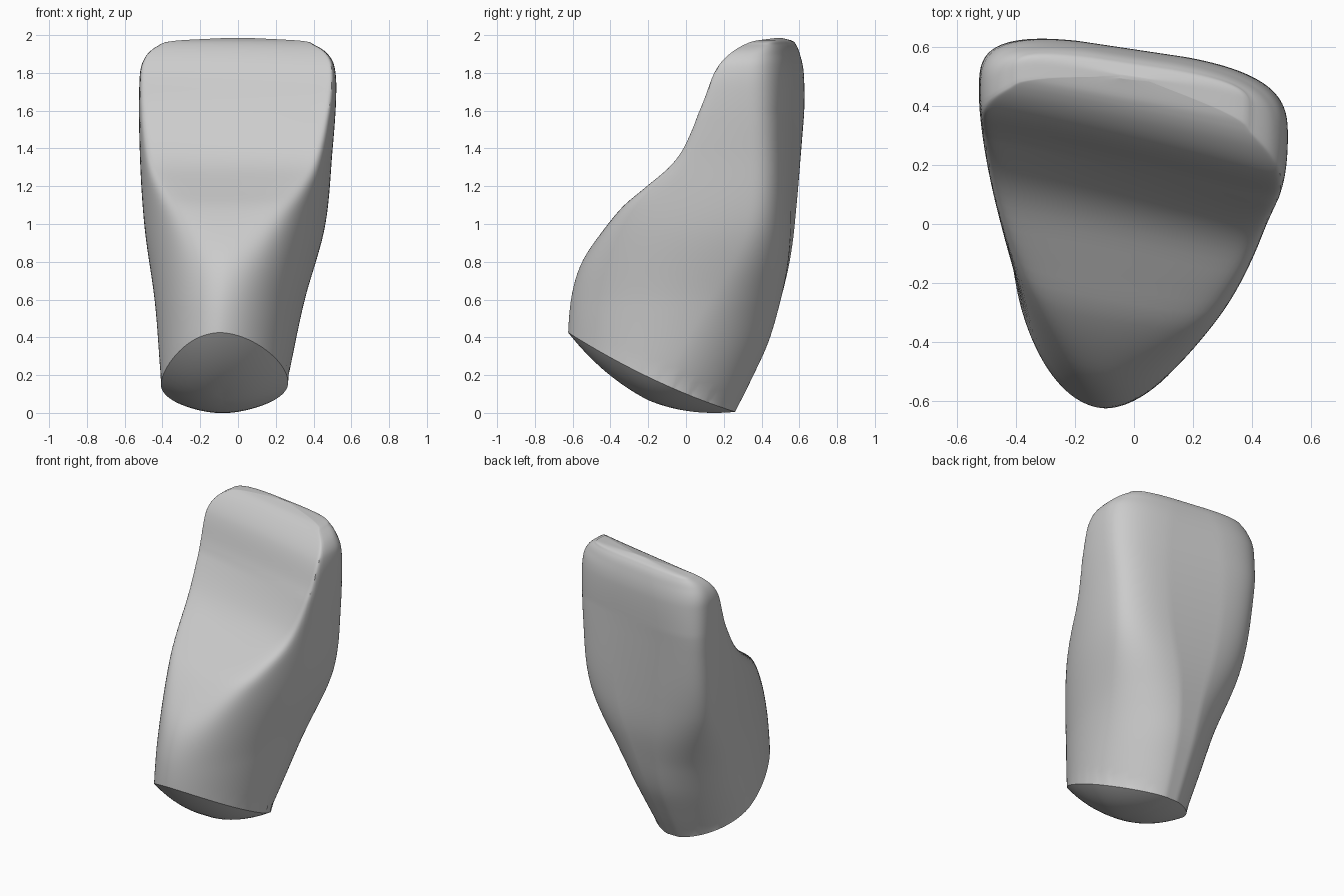
import bpy
import bmesh
from math import cos, sin, pi, sqrt
from mathutils import Vector

default_cube = bpy.data.objects.get("Cube")
if default_cube:
    bpy.data.objects.remove(default_cube, do_unlink=True)

SEGMENTS = 128
RINGS = 90

# Height profiles: (height, value) pairs
FOSSA = [(0, -1.2), (.5, -1), (.75, -.76), (.9, -.61), (1.1, -.41), (1.2, -.26),
         (1.32, -.08), (1.43, .02), (1.65, .14), (1.83, .22), (1.92, .3), (1.98, .4), (2, .49)]
FRONT = [(0, -.65), (.45, -.65), (.7, -.635), (.9, -.61), (1.1, -.58), (1.5, -.5), (2, -.4)]
BACK = [(0, .25), (.2, .35), (.4, .44), (.65, .51), (.85, .55), (1.1, .57),
        (1.5, .585), (1.8, .59), (1.92, .57), (1.98, .54), (2, .5)]
WIDEST = [(0, -.2), (.5, .05), (1, .32), (1.5, .36), (1.9, .38), (2, .495)]
SIDE_A = [(0, -.39), (.22, -.41), (.6, -.44), (1, -.495), (1.4, -.52), (1.8, -.52),
          (1.9, -.49), (1.96, -.42), (1.985, -.33), (2, -.05)]
SIDE_B = [(0, .22), (.2, .265), (.6, .35), (1, .46), (1.4, .5), (1.7, .52),
          (1.85, .51), (1.92, .47), (1.965, .4), (1.985, .33), (2, .05)]
SQUARENESS = [(0, 1.8), (.5, 2), (1, 2.7), (1.5, 3.4), (2, 3)]


def sample(profile, z):
    """Smoothly interpolate a profile at a height."""
    last = len(profile) - 1
    i = 0
    while i < last - 1 and z > profile[i + 1][0]:
        i += 1

    def slope(k):
        a, b = profile[max(k - 1, 0)], profile[min(k + 1, last)]
        return (b[1] - a[1]) / (b[0] - a[0])

    (z0, v0), (z1, v1) = profile[i], profile[i + 1]
    d = z1 - z0
    t = (z - z0) / d
    ease = t * t * (3 - 2 * t)
    return (v0 + (v1 - v0) * ease + d * slope(i) * t * (1 - t) ** 2
            - d * slope(i + 1) * t * t * (1 - t))


def signed_power(value, exponent):
    return (1 if value >= 0 else -1) * abs(value) ** exponent


def ring_points(z):
    """Ovoid section, flattened behind and cut by the sloping front hollow."""
    fossa, front, back, widest, xa, xb, square = (
        sample(p, z) for p in (FOSSA, FRONT, BACK, WIDEST, SIDE_A, SIDE_B, SQUARENESS))
    centre, half = (xa + xb) / 2, (xb - xa) / 2
    twist = min(max(z - .6, 0), 1)
    thickness = back - fossa
    soft = .14 * thickness
    for k in range(SEGMENTS):
        angle = 2 * pi * k / SEGMENTS
        c, s = cos(angle), sin(angle)
        power = 2 / square if s > 0 else 1.08
        u = signed_power(c, power)
        reach = back - widest if s > 0 else widest - front
        y = widest + reach * signed_power(s, power)
        hollow = fossa + thickness * twist * (.06 * (1 - u * u) + .1 * (1 - u))
        y = (y + hollow + sqrt((y - hollow) ** 2 + soft * soft)) / 2
        y = min(y, back)
        lean = .04 * max(0, -s) ** 3
        yield Vector((centre + half * u - lean, y - .15 * twist * half * u, z))


# Crown walls lofted from stacked rings
bm = bmesh.new()
rings = []
for i in range(RINGS + 1):
    t = i / RINGS
    height = 2 * (1 - (1 - t) ** 2)
    rings.append([bm.verts.new(p) for p in ring_points(height)])
for lower, upper in zip(rings, rings[1:]):
    for k in range(SEGMENTS):
        n = (k + 1) % SEGMENTS
        bm.faces.new((lower[k], lower[n], upper[n], upper[k]))
bm.faces.new(rings[-1])

# Slanted cut across the neck
rim_front, rim_back = Vector((0, -.64, .45)), Vector((0, .26, .02))
along = (rim_back - rim_front).normalized()
normal = Vector((0, -along.z, along.y))
bmesh.ops.bisect_plane(bm, geom=bm.verts[:] + bm.edges[:] + bm.faces[:], dist=.0001,
                       plane_co=rim_front, plane_no=normal, clear_inner=True)
rim = [e for e in bm.edges if e.is_boundary]
rim_verts = list({v for e in rim for v in e.verts})
for v in rim_verts:
    v.co.z -= .035 * max(0, 1 - ((v.co.y + .19) / .45) ** 2)

# Rounded underside grown inward from the rim
middle = sum((v.co for v in rim_verts), Vector()) / len(rim_verts)
STEPS = 12
edges, scale, depth = rim, 1, 0
for i in range(1, STEPS + 1):
    new_scale = cos(pi / 2 * i / (STEPS + .3))
    new_depth = .125 * (1 - new_scale ** 2)
    result = bmesh.ops.extrude_edge_only(bm, edges=edges)["geom"]
    edges = [g for g in result if isinstance(g, bmesh.types.BMEdge) and g.is_boundary]
    for v in {v for e in edges for v in e.verts}:
        base = v.co + normal * depth
        v.co = middle + (base - middle) * (new_scale / scale) - normal * new_depth
    scale, depth = new_scale, new_depth
bmesh.ops.holes_fill(bm, edges=edges, sides=0)
bmesh.ops.recalc_face_normals(bm, faces=bm.faces[:])

# Rest the finished form on the ground
lowest = min(v.co.z for v in bm.verts)
bmesh.ops.translate(bm, verts=bm.verts[:], vec=(0, 0, -lowest))

mesh = bpy.data.meshes.new("tooth_crown")
bm.to_mesh(mesh)
bm.free()
crown = bpy.data.objects.new("tooth_crown", mesh)
bpy.context.collection.objects.link(crown)

# Plain pale grey finish
grey = bpy.data.materials.new("pale_grey")
grey.use_nodes = True
colour = (.6, .6, .6, 1)
grey.diffuse_color = colour
grey.node_tree.nodes["Principled BSDF"].inputs["Base Color"].default_value = colour
mesh.materials.append(grey)

bpy.ops.object.select_all(action="DESELECT")
crown.select_set(True)
bpy.context.view_layer.objects.active = crown
bpy.ops.object.shade_smooth_by_angle(angle=.6)
